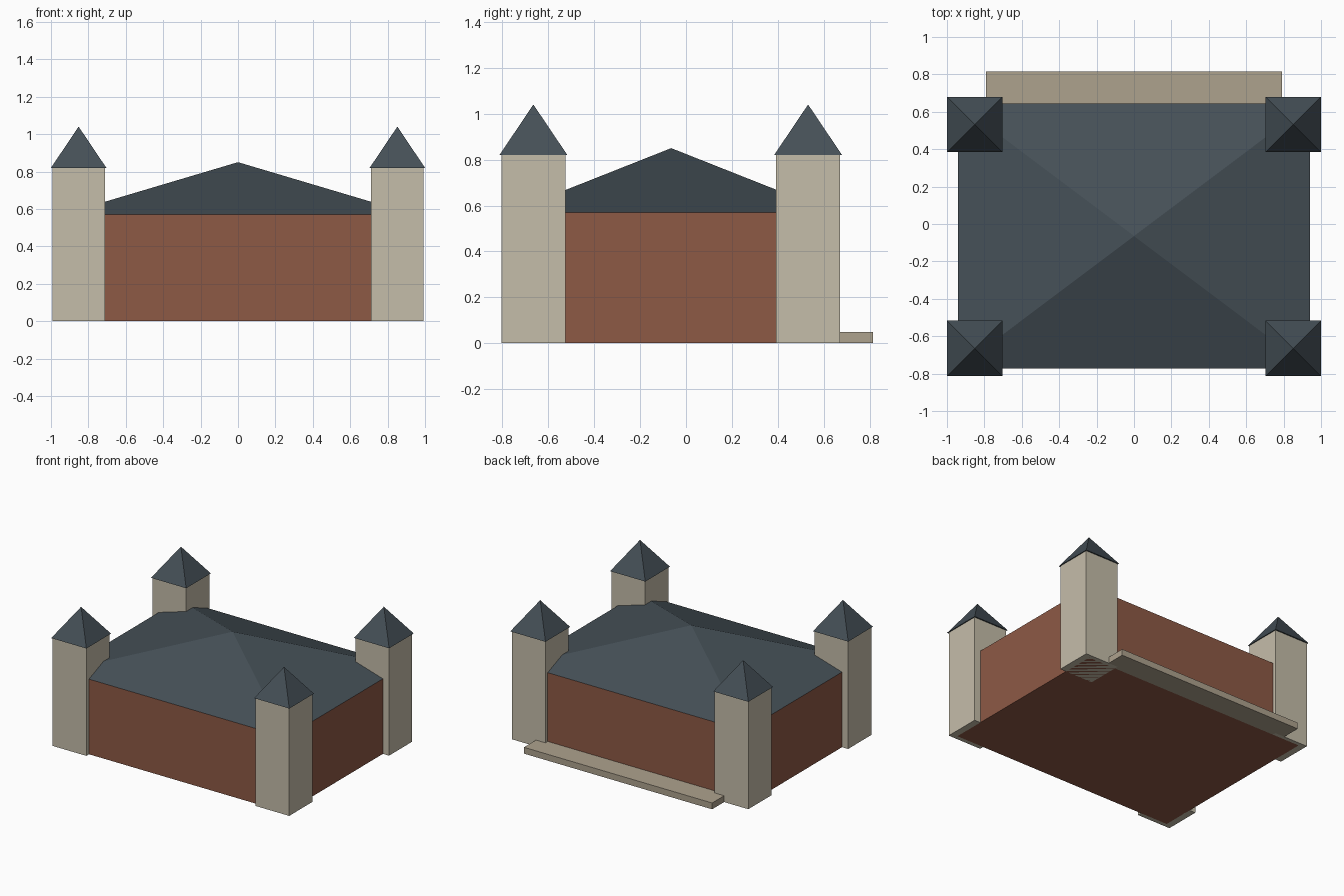
import bpy, bmesh

if "Cube" in bpy.data.objects:
    bpy.data.objects.remove(bpy.data.objects["Cube"])


def material(name, rgb):
    m = bpy.data.materials.new(name)
    m.diffuse_color = (*rgb, 1)
    m.use_nodes = True
    m.node_tree.nodes["Principled BSDF"].inputs["Base Color"].default_value = m.diffuse_color
    return m


BRICK = material("brick", (0.27, 0.10, 0.06))
STONE = material("pale stone", (0.56, 0.51, 0.40))
SLATE = material("slate", (0.06, 0.08, 0.095))
STEP = material("step stone", (0.42, 0.36, 0.27))


def finish(name, bm, mat):
    bmesh.ops.recalc_face_normals(bm, faces=bm.faces)
    mesh = bpy.data.meshes.new(name)
    bm.to_mesh(mesh)
    bm.free()
    mesh.materials.append(mat)
    obj = bpy.data.objects.new(name, mesh)
    bpy.context.collection.objects.link(obj)
    return obj


def box(name, x, y, z, mat):
    """Box from (min, max) pairs."""
    bm = bmesh.new()
    bmesh.ops.create_cube(bm, size=1)
    for v in bm.verts:
        v.co = [r[0] if c < 0 else r[1] for c, r in zip(v.co, (x, y, z))]
    return finish(name, bm, mat)


def pyramid(name, x, y, z, mat):
    """Four-sided roof with its apex over the middle of the base."""
    bm = bmesh.new()
    base = [bm.verts.new((px, py, z[0])) for px, py in
            ((x[0], y[0]), (x[1], y[0]), (x[1], y[1]), (x[0], y[1]))]
    apex = bm.verts.new((sum(x) / 2, sum(y) / 2, z[1]))
    bm.faces.new(base)
    for i in range(4):
        bm.faces.new((base[i], base[(i + 1) % 4], apex))
    return finish(name, bm, mat)


def span(centre, half):
    return (centre - half, centre + half)


# Main hall and its roof
hall_x, hall_y = (-0.942, 0.942), (-0.772, 0.643)
box("hall_walls", hall_x, hall_y, (0, 0.57), BRICK)
pyramid("hall_roof", hall_x, hall_y, (0.57, 0.85), SLATE)

# Corner towers with pointed caps
for end, cy in (("front", -0.665), ("back", 0.532)):
    for side, cx in (("left", -0.852), ("right", 0.852)):
        tag = f"{end}_{side}"
        box(f"tower_{tag}", span(cx, 0.141), span(cy, 0.139), (0, 0.82), STONE)
        pyramid(f"tower_cap_{tag}", span(cx, 0.148), span(cy, 0.148), (0.82, 1.04), SLATE)

# Long step along the back wall
box("back_step", (-0.79, 0.79), (0.643, 0.815), (0, 0.048), STEP)
